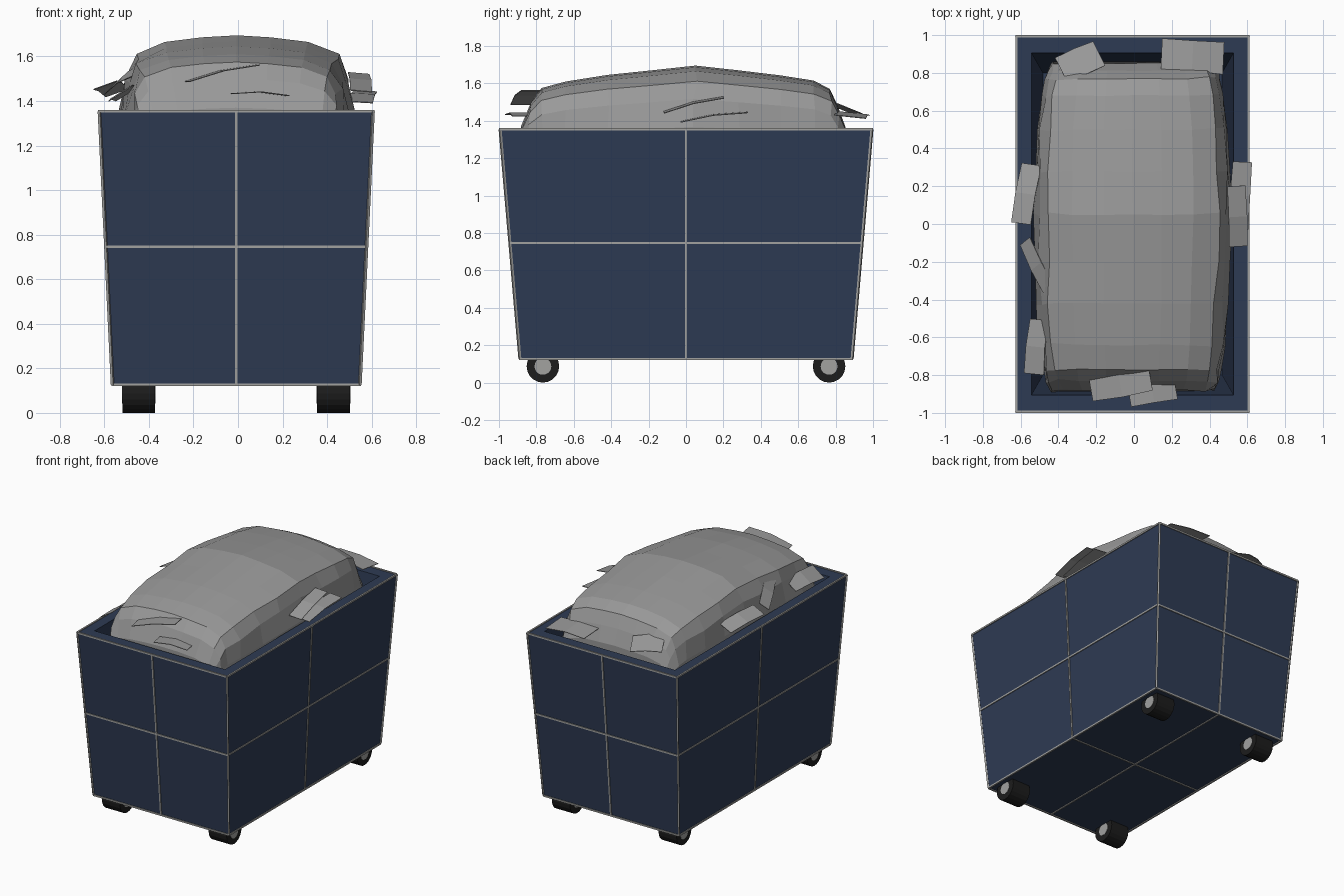
import bpy, bmesh, math, random
from mathutils import Vector, Matrix, Euler

if "Cube" in bpy.data.objects:
    bpy.data.objects.remove(bpy.data.objects["Cube"])

random.seed(4)
CX = -0.008            # bin centre in x
Z0, Z1 = 0.126, 1.354  # bin bottom and top


def material(name, rgb):
    m = bpy.data.materials.new(name)
    m.diffuse_color = (*rgb, 1)
    m.use_nodes = True
    m.node_tree.nodes["Principled BSDF"].inputs["Base Color"].default_value = m.diffuse_color
    return m


NAVY = material("navy metal", (0.027, 0.044, 0.088))
GREY = material("grey rubbish", (0.32, 0.32, 0.32))
STEEL = material("light steel", (0.36, 0.36, 0.35))
RUBBER = material("black rubber", (0.012, 0.012, 0.012))


def finish(name, bm, mat):
    bmesh.ops.recalc_face_normals(bm, faces=bm.faces)
    me = bpy.data.meshes.new(name)
    bm.to_mesh(me)
    bm.free()
    me.materials.append(mat)
    ob = bpy.data.objects.new(name, me)
    bpy.context.collection.objects.link(ob)
    return ob


def ring(hx, hy, z):
    return [Vector((CX + sx * hx, sy * hy, z)) for sx, sy in ((-1, -1), (1, -1), (1, 1), (-1, 1))]


def loft(bm, rings, closed=True):
    vs = [[bm.verts.new(p) for p in r] for r in rings]
    n = len(vs[0])
    for a, b in zip(vs, vs[1:]):
        for i in range(n if closed else n - 1):
            j = (i + 1) % n
            bm.faces.new((a[i], a[j], b[j], b[i]))
    bm.faces.new(vs[0])
    bm.faces.new(vs[-1])


# Bin: tapered shell with a wide flat rim and hollow inside
bottom, top = ring(0.555, 0.888, Z0), ring(0.614, 0.994, Z1)
bm = bmesh.new()
loft(bm, [bottom, top, ring(0.535, 0.905, Z1), ring(0.475, 0.80, Z0 + 0.08)])
finish("bin_body", bm, NAVY)


# Steel trim along every edge and across the middle of each panel
def beam(bm, a, b, w=0.012):
    d = b - a
    m = (Matrix.Translation((a + b) / 2) @ d.to_track_quat('Z', 'Y').to_matrix().to_4x4()
         @ Matrix.Diagonal((w, w, d.length, 1)))
    bmesh.ops.create_cube(bm, size=1, matrix=m)


bm = bmesh.new()
middle = [b.lerp(t, 0.505) for b, t in zip(bottom, top)]
for i in range(4):
    j = (i + 1) % 4
    for r in (bottom, middle, top):
        beam(bm, r[i], r[j])
    beam(bm, bottom[i], top[i])
    beam(bm, (bottom[i] + bottom[j]) / 2, (top[i] + top[j]) / 2)
for i in (0, 1):
    beam(bm, (bottom[i] + bottom[i + 1]) / 2, (bottom[i + 2] + bottom[(i + 3) % 4]) / 2)
finish("steel_trim", bm, STEEL)


# Wheels with hubs showing on both ends
def cylinder(name, x, y, r, length, mat):
    bm = bmesh.new()
    bmesh.ops.create_cone(bm, cap_ends=True, segments=20, radius1=r, radius2=r, depth=length,
                          matrix=Matrix.Translation((x, y, 0.087)) @ Matrix.Rotation(math.pi / 2, 4, 'Y'))
    finish(name, bm, mat)


for sx in (-1, 1):
    for sy in (-1, 1):
        x, y = CX + sx * 0.4375, sy * 0.765
        cylinder("wheel", x, y, 0.087, 0.148, RUBBER)
        cylinder("wheel_hub", x, y, 0.045, 0.152, STEEL)

# Rubbish heap: low-poly cross-sections lofted from front to back
rows = [(-0.88, .43, 1.37), (-0.83, .46, 1.50), (-0.77, .47, 1.575), (-0.64, .49, 1.61),
        (-0.42, .50, 1.645), (-0.2, .51, 1.668), (0.05, .52, 1.695), (0.28, .515, 1.67),
        (0.5, .505, 1.643), (0.68, .48, 1.615), (0.77, .465, 1.57), (0.81, .45, 1.48),
        (0.85, .43, 1.37)]
half = [(1, 0), (1, .45), (.965, .70), (.88, .86), (.62, .95), (.3, .985)]
section = [(-f, h) for f, h in half] + [(0, 1)] + half[::-1]
rings = []
for y, w, c in rows:
    pts = []
    for f, h in section:
        k = 0.012 if 0 < h < 0.9 else 0.003
        pts.append(Vector((-0.008 + w * f + random.uniform(-k, k), y + random.uniform(-k, k),
                           1.1 + (c - 1.1) * h)))
    rings.append(pts)
bm = bmesh.new()
loft(bm, rings)
finish("rubbish_heap", bm, GREY)

# Loose sheets: centre, length, width, then roll, pitch, yaw in degrees
sheets = [((-0.07, -0.855, 1.53), .33, .12, 0, -13, 10),
          ((0.10, -0.90, 1.435), .25, .10, 0, 2, 10),
          ((-0.52, -0.65, 1.435), .29, .125, -32, 0, 84),
          ((-0.515, -0.225, 1.50), .31, .09, 40, -16, -64),
          ((-0.572, 0.16, 1.46), .32, .11, -20, 6, 80),
          ((-0.285, 0.86, 1.465), .22, .16, -20, 5, 25),
          ((0.31, 0.89, 1.435), .33, .175, -6, 3, -3),
          ((0.548, 0.04, 1.49), .33, .10, 5, -14, 92),
          ((0.565, 0.15, 1.425), .36, .11, 3, -8, 87)]
for c, l, w, rx, ry, rz in sheets:
    bm = bmesh.new()
    rot = Euler([math.radians(a) for a in (rx, ry, rz)]).to_matrix()
    vs = []
    for u in (-.5, 0, .5):          # slight fold across the middle
        for v in (-.5, .5):
            p = Vector((u * l, v * w * random.uniform(.9, 1.05), 0.008 if u == 0 else -0.004))
            vs.append(bm.verts.new(Vector(c) + rot @ p))
    for k in (0, 2):
        bm.faces.new((vs[k], vs[k + 2], vs[k + 3], vs[k + 1]))
    ob = finish("loose_sheet", bm, GREY)
    ob.modifiers.new("thickness", 'SOLIDIFY').thickness = 0.004
